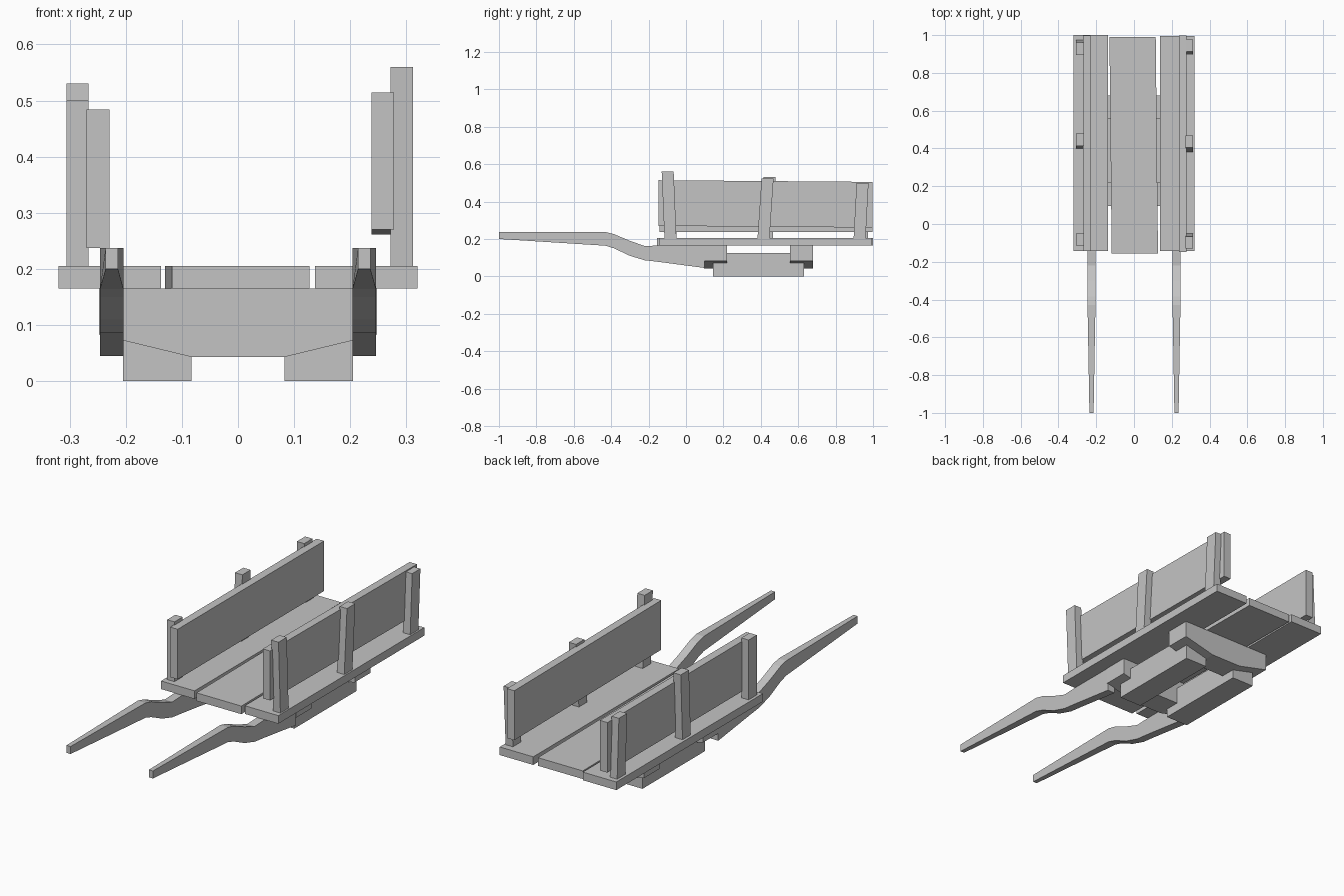
import bpy
import bmesh

cube = bpy.data.objects.get("Cube")
if cube:
    bpy.data.objects.remove(cube, do_unlink=True)

wood = bpy.data.materials.new("plain_grey")
wood.use_nodes = True
GREY = (0.55, 0.55, 0.55, 1)
wood.diffuse_color = GREY
wood.node_tree.nodes["Principled BSDF"].inputs["Base Color"].default_value = GREY


def loft(name, start, end):
    """Solid between two matching outlines."""
    bm = bmesh.new()
    a = [bm.verts.new(p) for p in start]
    b = [bm.verts.new(p) for p in end]
    bm.faces.new(a)
    bm.faces.new(b[::-1])
    for i in range(len(a)):
        j = (i + 1) % len(a)
        bm.faces.new((a[i], b[i], b[j], a[j]))
    bmesh.ops.recalc_face_normals(bm, faces=bm.faces)
    mesh = bpy.data.meshes.new(name)
    bm.to_mesh(mesh)
    bm.free()
    mesh.materials.append(wood)
    obj = bpy.data.objects.new(name, mesh)
    bpy.context.collection.objects.link(obj)
    return obj


def beam(name, x0, x1, y0, y1, z0, z1, turn=0, drop=0, lean=0):
    """Box whose back shifts in x (turn) or z (drop), or whose top shifts in y (lean)."""
    def ring(y, dx, dz):
        return [(x0 + dx, y, z0 + dz), (x1 + dx, y, z0 + dz),
                (x1 + dx, y + lean, z1 + dz), (x0 + dx, y + lean, z1 + dz)]
    return loft(name, ring(y0, 0, 0), ring(y1, turn, -drop))


# Floor planks
beam("left_plank", 0.137, 0.32, -0.143, 0.995, 0.165, 0.205)
beam("right_plank", -0.32, -0.137, -0.143, 1.0, 0.165, 0.205)
beam("centre_plank", -0.118, 0.127, -0.155, 0.99, 0.165, 0.205, turn=-0.012)

# Side boards
beam("left_side_board", 0.238, 0.278, -0.147, 0.998, 0.27, 0.514, drop=0.009)
beam("right_side_board", -0.27, -0.229, -0.143, 0.998, 0.237, 0.484)

# Leaning posts: front edge at the base, top height, lean
left_posts = [(-0.115, 0.56, -0.015), (0.382, 0.522, 0.022), (0.896, 0.5, 0.016)]
right_posts = [(-0.115, 0.5, 0.0), (0.4, 0.53, 0.014), (0.91, 0.5, -0.014)]
for side, x, posts in (("left", 0.272, left_posts), ("right", -0.306, right_posts)):
    for where, (y, top, lean) in zip(("front", "middle", "rear"), posts):
        beam(f"{side}_{where}_post", x, x + 0.04, y, y + 0.064, 0.2, top, lean=lean)

# Cross beams with undersides rising to the ends
half = [(0.083, 0.043), (0.248, 0.083), (0.248, 0.165)]
outline = half + [(-x, z) for x, z in reversed(half)]
for where, y in (("front", 0.096), ("rear", 0.556)):
    loft(f"{where}_cross_beam", [(x, y, z) for x, z in outline],
         [(x, y + 0.124, z) for x, z in outline])

# Runner blocks
for side, x in (("left", 0.083), ("right", -0.205)):
    beam(f"{side}_runner", x, x + 0.122, 0.145, 0.632, 0, 0.125)

# Curved handles: y, underside, top
profile = [(-1, 0.2, 0.237), (-0.43, 0.164, 0.237), (-0.385, 0.15, 0.226),
           (-0.3, 0.11, 0.19), (-0.22, 0.086, 0.162), (-0.15, 0.078, 0.165),
           (0.1, 0.045, 0.165)]
side_outline = [(y, low) for y, low, top in profile]
side_outline += [(y, top) for y, low, top in reversed(profile)]
for side, s in (("left", 1), ("right", -1)):
    def edge(direction):
        return [(s * 0.225 + direction * (0.021 - 0.01 * max(0, -y - 0.43) / 0.57), y, z)
                for y, z in side_outline]
    loft(f"{side}_handle", edge(-1), edge(1))
